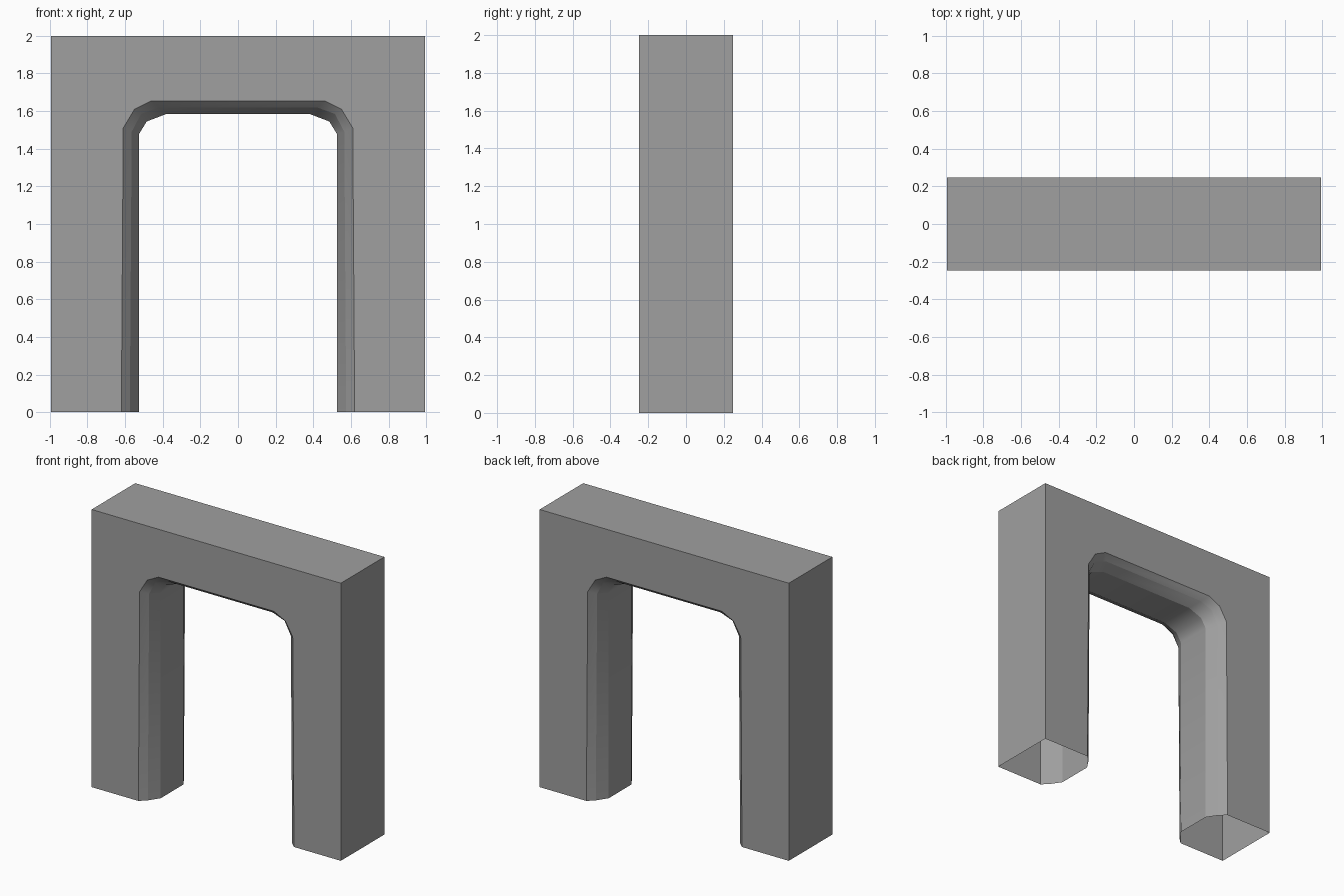
import bpy
import bmesh

old = bpy.data.objects.get("Cube")
if old:
    bpy.data.objects.remove(old, do_unlink=True)

HALF_W, HALF_D, TOP = 0.993, 0.248, 2.0

grey = bpy.data.materials.new("stone grey")
grey.use_nodes = True
colour = (0.35, 0.35, 0.35, 1)
grey.diffuse_color = colour
grey.node_tree.nodes["Principled BSDF"].inputs["Base Color"].default_value = colour

# Right half of the opening: face edge, middle of the bevel, inner wall
face_edge = [(0.62, 0), (0.61, 1.51), (0.55, 1.61), (0.46, 1.655)]
bevel_mid = [(0.575, 0), (0.565, 1.49), (0.515, 1.585), (0.42, 1.62)]
inner_wall = [(0.525, 0), (0.525, 1.48), (0.485, 1.545), (0.38, 1.585)]
rings = [(face_edge, -HALF_D), (bevel_mid, -0.205), (inner_wall, -0.13),
         (inner_wall, 0.13), (bevel_mid, 0.205), (face_edge, HALF_D)]


def add_ring(bm, half, y):
    """Make the vertices of a whole opening outline, right foot to left foot."""
    outline = half + [(-x, z) for x, z in reversed(half)]
    return [bm.verts.new((x, y, z)) for x, z in outline]


bm = bmesh.new()
loops = [add_ring(bm, half, y) for half, y in rings]
outer = [(HALF_W, 0), (HALF_W, TOP)]
front, back = [add_ring(bm, outer, y) for y in (-HALF_D, HALF_D)]

# Bevelled lining of the opening, shaded smoothly around its corners
for a, b in zip(loops, loops[1:]):
    for i in range(len(a) - 1):
        face = bm.faces.new((a[i], a[i + 1], b[i + 1], b[i]))
        face.smooth = True

# Front and back faces, then the sides and top; the feet stay open
for corners, edge in ((front, loops[0]), (back, loops[-1])):
    bm.faces.new(corners + edge[::-1])
for i in range(3):
    bm.faces.new((front[i], front[i + 1], back[i + 1], back[i]))

# Keep every edge crisp except those running across the lining
for edge in bm.edges:
    edge.smooth = False
for ring_a, ring_b in zip(loops, loops[1:]):
    for a, b in zip(ring_a, ring_b):
        bm.edges.get((a, b)).smooth = True

bmesh.ops.recalc_face_normals(bm, faces=bm.faces)
bmesh.ops.triangulate(bm, faces=[f for f in bm.faces if len(f.verts) > 4])
bm.normal_update()
mesh = bpy.data.meshes.new("archway")
bm.to_mesh(mesh)
bm.free()
mesh.materials.append(grey)
archway = bpy.data.objects.new("archway", mesh)
bpy.context.collection.objects.link(archway)
